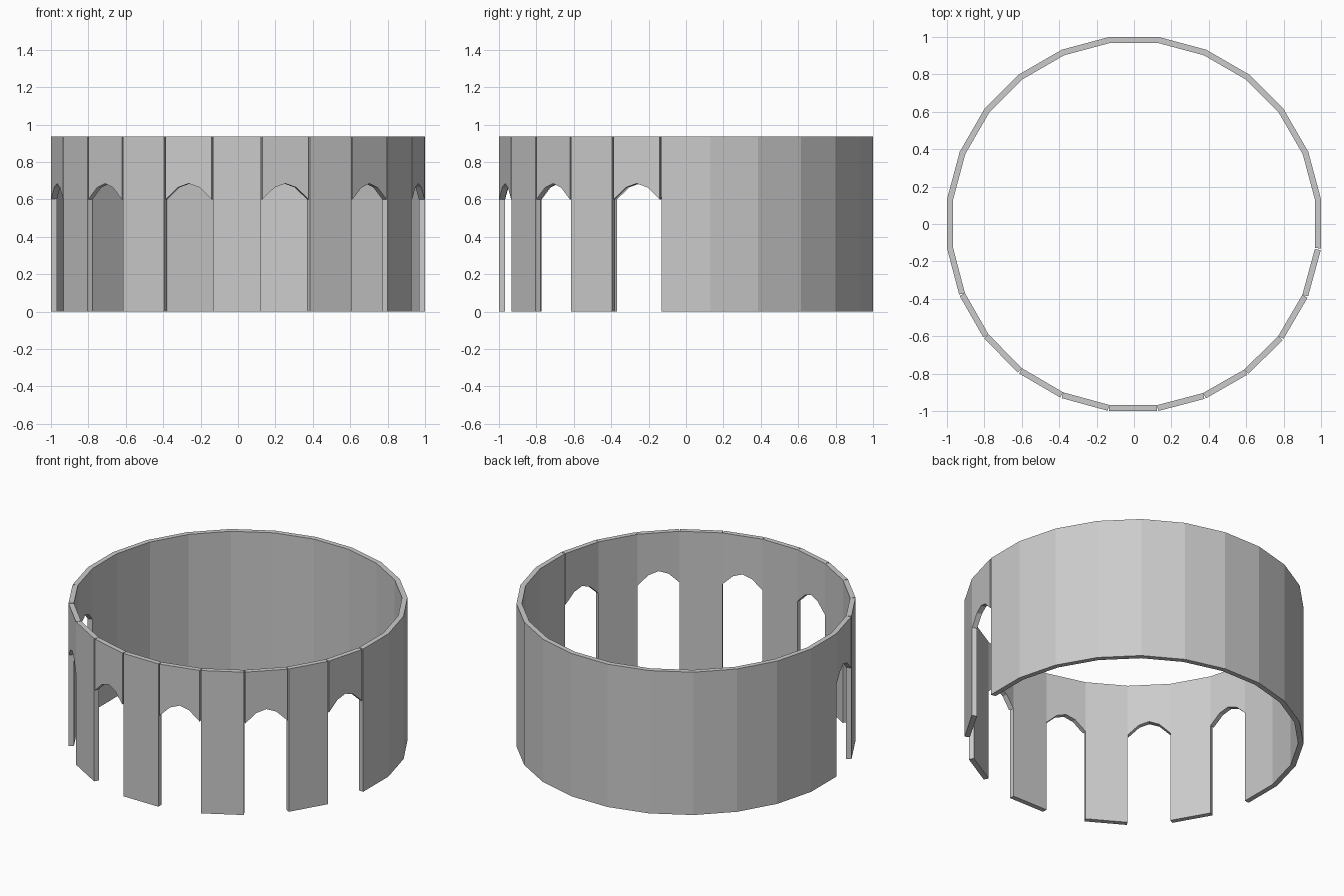
import bpy, bmesh
from math import radians, cos, sin, tan

if "Cube" in bpy.data.objects:
    bpy.data.objects.remove(bpy.data.objects["Cube"])

SIDES = 24
STEP = radians(360 / SIDES)
OUT, INN, H = 1.0, 0.968, 0.937       # outer / inner apothem, wall height
HALF = INN * tan(STEP / 2)            # half width of a square-ended panel
TWIST = radians(-0.3)                 # small turn of the arcade


def panel(name, profile, angle):
    """Extrude a (u, z) outline through the wall thickness, turned about z."""
    bm = bmesh.new()
    c, s = cos(angle), sin(angle)
    rings = []
    for r in (OUT, INN):
        rings.append([bm.verts.new((u * c + r * s, u * s - r * c, z)) for u, z in profile])
    a, b = rings
    bm.faces.new(a)
    bm.faces.new(b[::-1])
    n = len(profile)
    for i in range(n):
        j = (i + 1) % n
        bm.faces.new((a[j], a[i], b[i], b[j]))
    finish(name, bm)


def finish(name, bm):
    bmesh.ops.recalc_face_normals(bm, faces=bm.faces)
    me = bpy.data.meshes.new(name)
    bm.to_mesh(me)
    bm.free()
    bpy.context.collection.objects.link(bpy.data.objects.new(name, me))


pillar = [(-HALF, 0), (HALF, 0), (HALF, H), (-HALF, H)]
arch = [(-HALF, 0.6), (-0.06, 0.664), (0, 0.685), (0.06, 0.664), (HALF, 0.6),
        (HALF, H), (-HALF, H)]

# Front arcade: pillars alternating with arch heads
for i in range(-5, 6):
    if i % 2:
        panel("arch_head", arch, i * STEP + TWIST)
    else:
        panel("pillar", pillar, i * STEP + TWIST)

# Continuous back wall with mitred corners
bm = bmesh.new()
sections = []
for k in range(6, 20):
    t = (k - 0.5) * STEP
    sections.append([bm.verts.new((r / cos(STEP / 2) * sin(t), -r / cos(STEP / 2) * cos(t), z))
                     for r, z in ((OUT, 0), (OUT, H), (INN, H), (INN, 0))])
for p, q in zip(sections, sections[1:]):
    for i in range(4):
        j = (i + 1) % 4
        bm.faces.new((p[i], p[j], q[j], q[i]))
bm.faces.new(sections[0])
bm.faces.new(sections[-1][::-1])
finish("back_wall", bm)
